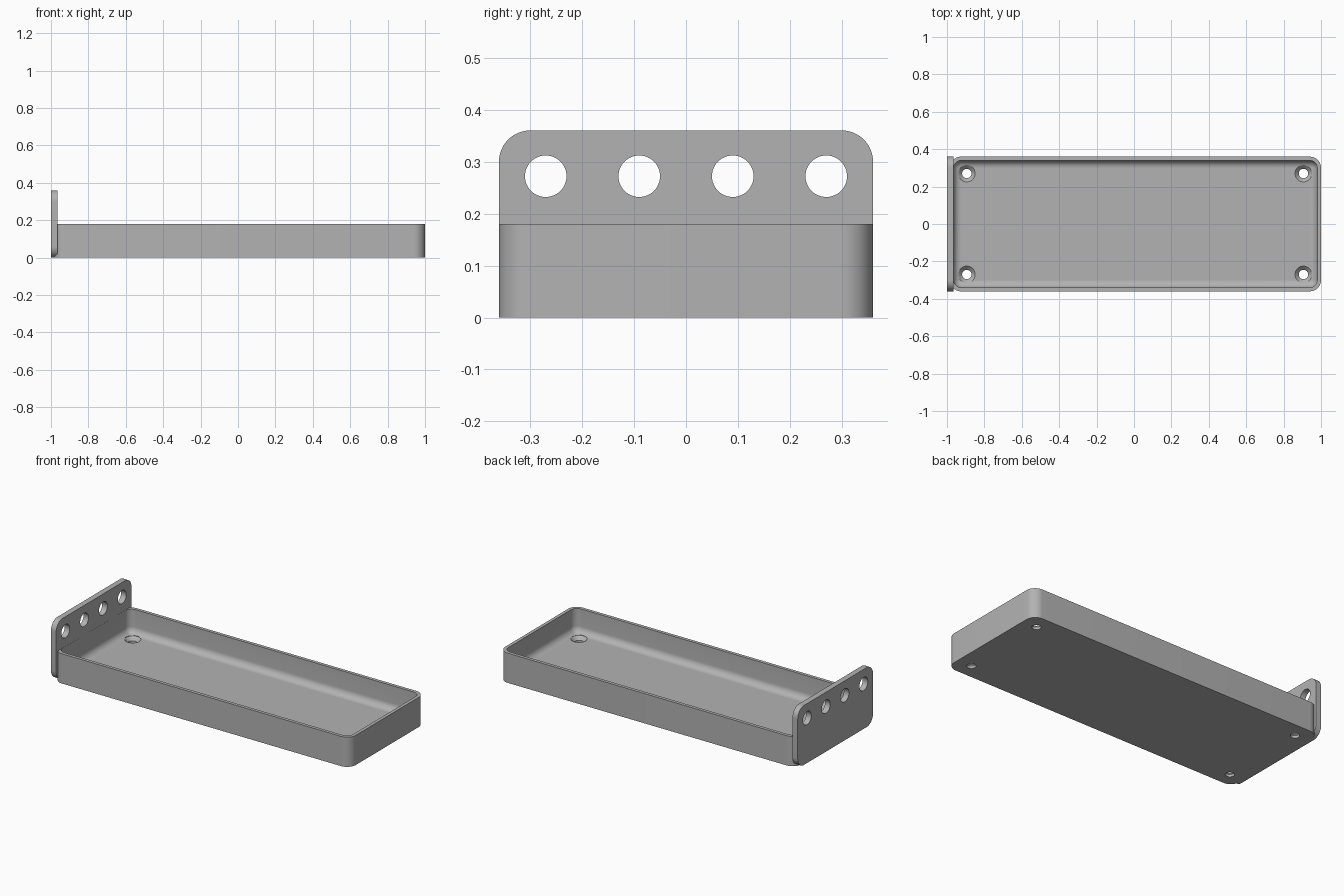
import bpy, bmesh
from math import sin, cos, pi, radians

if "Cube" in bpy.data.objects:
    bpy.data.objects.remove(bpy.data.objects["Cube"], do_unlink=True)

grey = bpy.data.materials.new("plain grey")
grey.use_nodes = True
COLOUR = (0.45, 0.45, 0.45, 1)
grey.diffuse_color = COLOUR
grey.node_tree.nodes["Principled BSDF"].inputs["Base Color"].default_value = COLOUR


def rounded_rect(a0, a1, b0, b1, r, steps=12):
    """Outline of a rectangle with rounded corners, counter-clockwise."""
    pts = []
    for k, (ca, cb) in enumerate([(a1 - r, b1 - r), (a0 + r, b1 - r),
                                  (a0 + r, b0 + r), (a1 - r, b0 + r)]):
        for i in range(steps + 1):
            t = (k + i / steps) * pi / 2
            pts.append((ca + r * cos(t), cb + r * sin(t)))
    return pts


def circle(a, b, r, n=48):
    return [(a + r * cos(2 * pi * i / n), b + r * sin(2 * pi * i / n)) for i in range(n)]


def loft(name, rings):
    """Skin a stack of equal-length rings and cap both ends."""
    bm = bmesh.new()
    loops = [[bm.verts.new(p) for p in ring] for ring in rings]
    n = len(loops[0])
    for lo, hi in zip(loops, loops[1:]):
        for i in range(n):
            j = (i + 1) % n
            bm.faces.new((lo[i], lo[j], hi[j], hi[i]))
    bm.faces.new(loops[0][::-1])
    bm.faces.new(loops[-1])
    bmesh.ops.recalc_face_normals(bm, faces=bm.faces)
    mesh = bpy.data.meshes.new(name)
    bm.to_mesh(mesh)
    bm.free()
    mesh.materials.append(grey)
    ob = bpy.data.objects.new(name, mesh)
    bpy.context.collection.objects.link(ob)
    return ob


def at_z(outline, z):
    return [(a, b, z) for a, b in outline]


def at_x(outline, x):
    return [(x, a, b) for a, b in outline]


def drill(ob, cutters):
    """Cut the holes, drop the cutters and smooth the curved faces."""
    bpy.context.view_layer.objects.active = ob
    for c in cutters:
        c.hide_render = True
        mod = ob.modifiers.new("hole", "BOOLEAN")
        mod.operation, mod.solver, mod.object = "DIFFERENCE", "EXACT", c
        bpy.ops.object.modifier_apply(modifier=mod.name)
        bpy.data.objects.remove(c, do_unlink=True)
    bpy.ops.object.select_all(action="DESELECT")
    ob.select_set(True)
    bpy.ops.object.shade_smooth_by_angle(angle=radians(30))


X0, X1, W, H = -0.985, 1.0, 0.36, 0.18
WALL, FLOOR, FILLET = 0.02, 0.035, 0.04

# Tray: outer skin, rim, inner wall and a filleted floor
outer = rounded_rect(X0, X1, -W, W, 0.06)
rings = [at_z(outer, 0), at_z(outer, H)]


def inner(inset, z):
    d = WALL + inset
    return at_z(rounded_rect(X0 + d, X1 - d, -W + d, W - d, 0.042 - inset), z)


rings.append(inner(0, H))
for i in range(9):
    t = i / 8 * pi / 2
    rings.append(inner(FILLET * (1 - cos(t)), FLOOR + FILLET * (1 - sin(t))))
tray = loft("tray", rings)

# Countersunk screw holes in the tray floor
screw_holes = []
for x in (-0.894, 0.906):
    for y in (-0.27, 0.27):
        profile = [(0.025, -0.05), (0.025, FLOOR - 0.02), (0.045, FLOOR), (0.045, FLOOR + 0.03)]
        screw_holes.append(loft("screw_hole", [at_z(circle(x, y, r), z) for r, z in profile]))
drill(tray, screw_holes)

# Upright end plate with four round holes
outline = rounded_rect(-W, W, 0, 0.36, 0.06)
plate = loft("end_plate", [at_x(outline, -1), at_x(outline, -0.9655)])
drill(plate, [loft("plate_hole", [at_x(circle(y, 0.272, 0.04), x) for x in (-1.1, -0.9)])
              for y in (-0.27, -0.09, 0.09, 0.27)])
